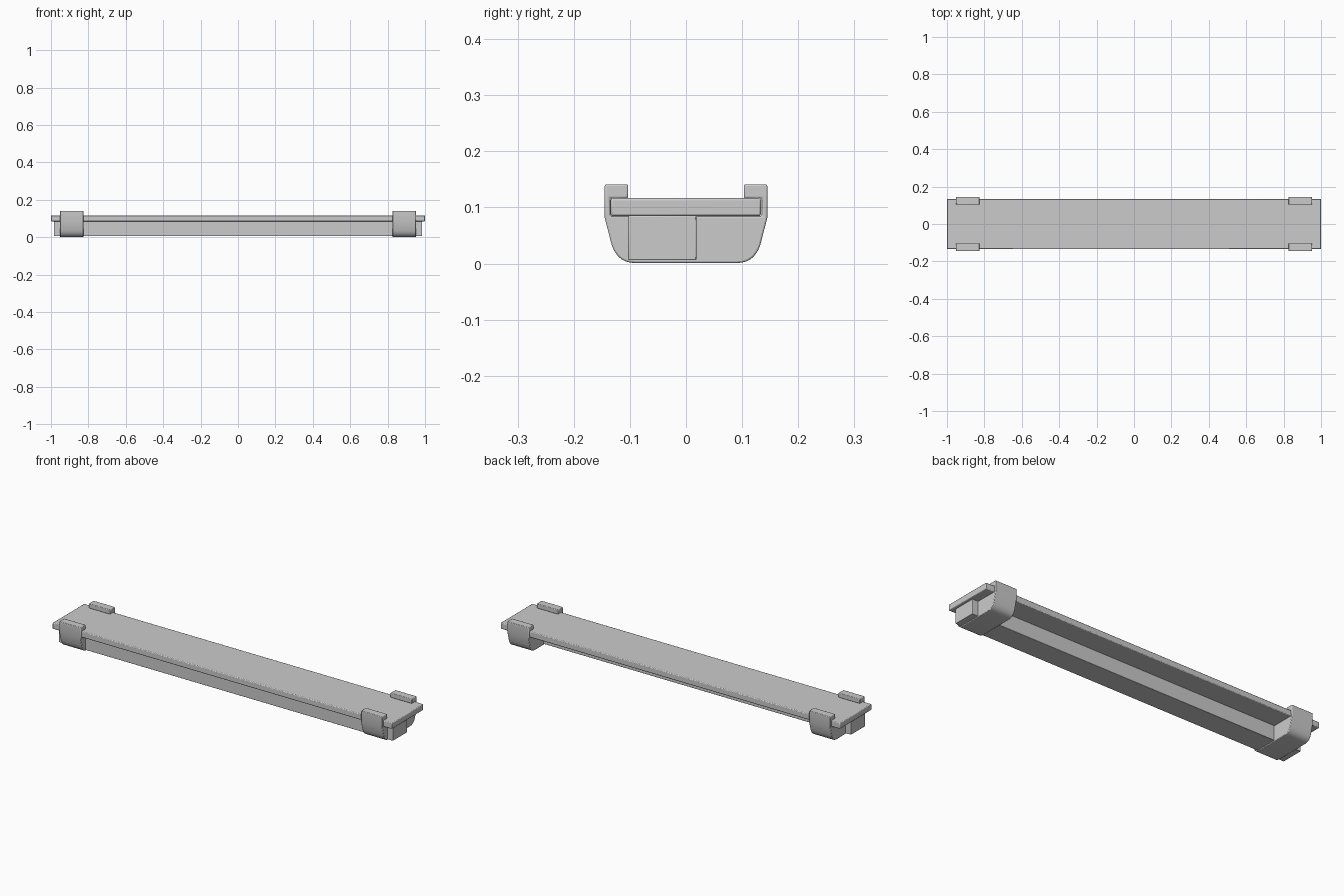
import bpy, bmesh, math
from mathutils import Matrix

if "Cube" in bpy.data.objects:
    bpy.data.objects.remove(bpy.data.objects["Cube"])


def finish(name, bm, bevel):
    bmesh.ops.recalc_face_normals(bm, faces=bm.faces)
    me = bpy.data.meshes.new(name)
    bm.to_mesh(me)
    bm.free()
    ob = bpy.data.objects.new(name, me)
    bpy.context.collection.objects.link(ob)
    mod = ob.modifiers.new("soft_edges", 'BEVEL')
    mod.width, mod.segments = bevel, 2
    mod.limit_method, mod.angle_limit = 'ANGLE', math.radians(40)
    bpy.ops.object.select_all(action='DESELECT')
    ob.select_set(True)
    bpy.context.view_layer.objects.active = ob
    bpy.ops.object.shade_smooth_by_angle(angle=math.radians(30))
    return ob


def box(name, lo, hi, bevel):
    bm = bmesh.new()
    size = [b - a for a, b in zip(lo, hi)]
    mid = [(a + b) / 2 for a, b in zip(lo, hi)]
    bmesh.ops.create_cube(bm, size=1, matrix=Matrix.Translation(mid) @ Matrix.Diagonal((*size, 1)))
    return finish(name, bm, bevel)


def bracket(name, x0, x1):
    # right half of the cradle section, from slot floor round to bottom
    half = [(0.135, 0.0845), (0.135, 0.1165), (0.103, 0.1165), (0.103, 0.141),
            (0.145, 0.141), (0.145, 0.082)]
    # rounded lower corner, as a quadratic curve
    a, c, b = (0.134, 0.039), (0.125, 0.002), (0.092, 0.001)
    for i in range(9):
        t = i / 8
        half.append(tuple((1 - t) ** 2 * p + 2 * t * (1 - t) * q + t * t * r
                          for p, q, r in zip(a, c, b)))
    outline = half + [(-y, z) for y, z in reversed(half)]
    bm = bmesh.new()
    face = bm.faces.new([bm.verts.new((x0, y, z)) for y, z in outline])
    out = bmesh.ops.extrude_face_region(bm, geom=[face])
    verts = [v for v in out['geom'] if isinstance(v, bmesh.types.BMVert)]
    bmesh.ops.translate(bm, verts=verts, vec=(x1 - x0, 0, 0))
    return finish(name, bm, 0.003)


# long flat board and the off-centre beam beneath it
box("top_board", (-1, -0.1345, 0.0845), (1, 0.1338, 0.1165), 0.004)
box("under_beam", (-0.985, -0.103, 0.006), (0.985, 0.0185, 0.085), 0.002)

# gripping cradles near both ends
bracket("left_bracket", -0.952, -0.826)
bracket("right_bracket", 0.826, 0.952)
